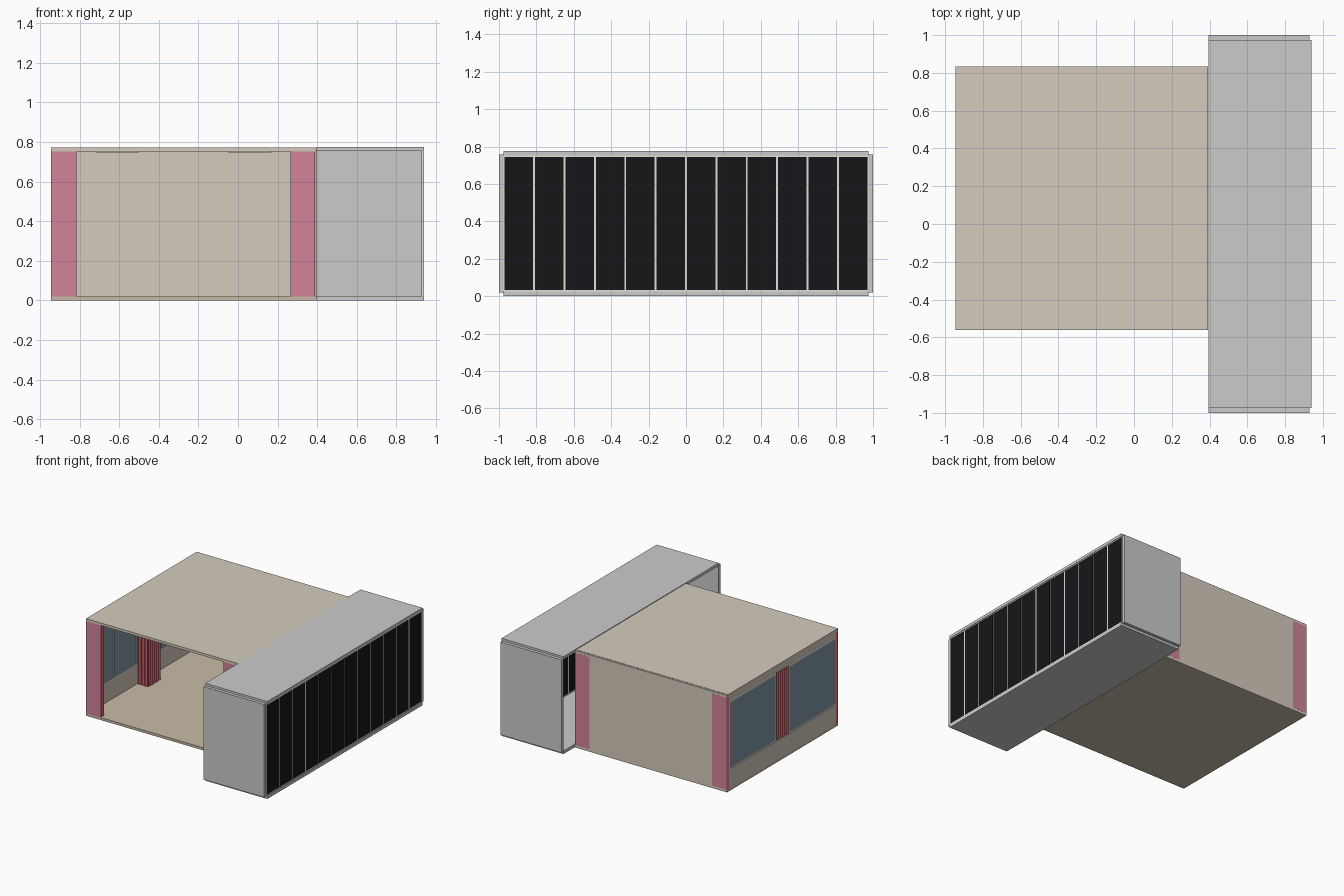
import bpy, bmesh, math

if "Cube" in bpy.data.objects:
    bpy.data.objects.remove(bpy.data.objects["Cube"])

def mat(name, r, g, b):
    m = bpy.data.materials.new(name)
    m.diffuse_color = (r, g, b, 1)
    m.use_nodes = True
    m.node_tree.nodes["Principled BSDF"].inputs["Base Color"].default_value = m.diffuse_color
    return m

BEIGE = mat("beige_plaster", 0.66, 0.60, 0.51)
TAN = mat("tan_floor", 0.58, 0.50, 0.38)
GREY = mat("grey_cladding", 0.55, 0.55, 0.54)
DARK = mat("dark_panel", 0.008, 0.008, 0.01)
PALE = mat("pale_frame", 0.75, 0.76, 0.70)
GLASS = mat("blue_glass", 0.22, 0.32, 0.38)
PINK = mat("pink_fabric", 0.65, 0.23, 0.32)
RED = mat("red_fabric", 0.55, 0.10, 0.13)

def finish(name, bm, material):
    bmesh.ops.recalc_face_normals(bm, faces=bm.faces)
    me = bpy.data.meshes.new(name)
    bm.to_mesh(me)
    bm.free()
    ob = bpy.data.objects.new(name, me)
    me.materials.append(material)
    bpy.context.collection.objects.link(ob)
    return ob

def box(name, x, y, z, material):
    """Box from (min, max) ranges."""
    bm = bmesh.new()
    bmesh.ops.create_cube(bm, size=1)
    for v in bm.verts:
        v.co = [r[0] + (c + 0.5) * (r[1] - r[0]) for r, c in zip((x, y, z), v.co)]
    return finish(name, bm, material)

def pleated(name, x, y, z, material, pitch=0.026, depth=0.009):
    """Curtain bundle: rectangle outline with zigzag folds, extruded upwards."""
    corners = [(x[0], y[0]), (x[1], y[0]), (x[1], y[1]), (x[0], y[1])]
    pts = []
    for i in range(4):
        a, b = corners[i], corners[(i + 1) % 4]
        length = math.dist(a, b)
        n = max(1, round(length / pitch)) * 2
        nx, ny = -(b[1] - a[1]) / length, (b[0] - a[0]) / length
        for k in range(n):
            t, d = k / n, depth * (k % 2)
            pts.append((a[0] + (b[0] - a[0]) * t + nx * d,
                        a[1] + (b[1] - a[1]) * t + ny * d, z[0]))
    bm = bmesh.new()
    f = bm.faces.new([bm.verts.new(p) for p in pts])
    ext = bmesh.ops.extrude_face_region(bm, geom=[f])
    for v in ext["geom"]:
        if isinstance(v, bmesh.types.BMVert):
            v.co.z = z[1]
    return finish(name, bm, material)

# main room shell, open at the front
RX, RY = (-0.945, 0.392), (-0.56, 0.82)
box("room_floor", RX, RY, (0, 0.02), TAN)
box("room_roof", RX, RY, (0.752, 0.772), BEIGE)
box("back_wall", RX, (0.82, 0.834), (0, 0.77), BEIGE)

# ceiling lights
for i, x in enumerate((-0.61, 0.06)):
    box(f"ceiling_light_{i}", (x - 0.11, x + 0.11), (0.02, 0.24), (0.747, 0.752), PALE)

# left wall: low sill, lintel, and two framed windows
WX = (-0.945, -0.93)
WY = (-0.535, 0.81)
box("window_sill_wall", WX, WY, (0.02, 0.17), BEIGE)
box("window_lintel", WX, WY, (0.71, 0.752), BEIGE)
for i, (a, b) in enumerate(((-0.535, 0.06), (0.21, 0.81))):
    box(f"window_glass_{i}", (-0.942, -0.934), (a + 0.012, b - 0.012), (0.182, 0.70), GLASS)
    for k, y in enumerate((a, (a + b) / 2 - 0.006, b - 0.012)):
        fx = (-0.933, -0.925) if k == 1 else (-0.944, -0.925)
        box(f"window_stile_{i}_{k}", fx, (y, y + 0.012), (0.17, 0.71), PALE)
    for k, z in enumerate((0.17, 0.698)):
        box(f"window_rail_{i}_{k}", (-0.943, -0.925), (a + 0.012, b - 0.012), (z, z + 0.012), PALE)

# curtain bundle between the windows
pleated("middle_curtain", (-0.944, -0.83), (0.06, 0.21), (0.02, 0.752), RED)

# corner curtains: flat outer face with folds behind
for side, x in (("left", (-0.945, -0.815)), ("right", (0.265, 0.39))):
    box(f"front_{side}_curtain_face", x, (-0.56, -0.552), (0.02, 0.752), PINK)
    pleated(f"front_{side}_curtain_folds", x, (-0.552, -0.522), (0.02, 0.752), RED)
    box(f"back_{side}_curtain_face", x, (0.812, 0.8345), (0.02, 0.752), PINK)
    pleated(f"back_{side}_curtain_folds", x, (0.782, 0.812), (0.02, 0.752), RED)

# side wing: floor, roof and end walls, open towards the room
box("wing_floor", (0.395, 0.94), (-0.975, 0.975), (0, 0.025), GREY)
box("wing_roof", (0.395, 0.94), (-0.975, 0.975), (0.752, 0.775), GREY)
for s, name in ((-1, "front"), (1, "back")):
    box(f"wing_{name}_wall", (0.395, 0.93), sorted((s * 0.975, s * 1.0)), (0.02, 0.758), GREY)

# row of dark panels with pale mullions on the right side
N, PITCH = 12, 1.95 / 12
for i in range(N):
    y = -0.975 + i * PITCH
    box(f"dark_panel_{i}", (0.922, 0.936), (y + 0.005, y + PITCH - 0.005), (0.033, 0.745), DARK)
for i in range(N + 1):
    y = -0.975 + i * PITCH
    box(f"panel_mullion_{i}", (0.92, 0.934), (max(y - 0.005, -0.975), min(y + 0.005, 0.975)),
        (0.033, 0.745), PALE)
for name, z in (("bottom", (0.025, 0.033)), ("top", (0.745, 0.752))):
    box(f"panel_{name}_rail", (0.92, 0.936), (-0.975, 0.975), z, PALE)
